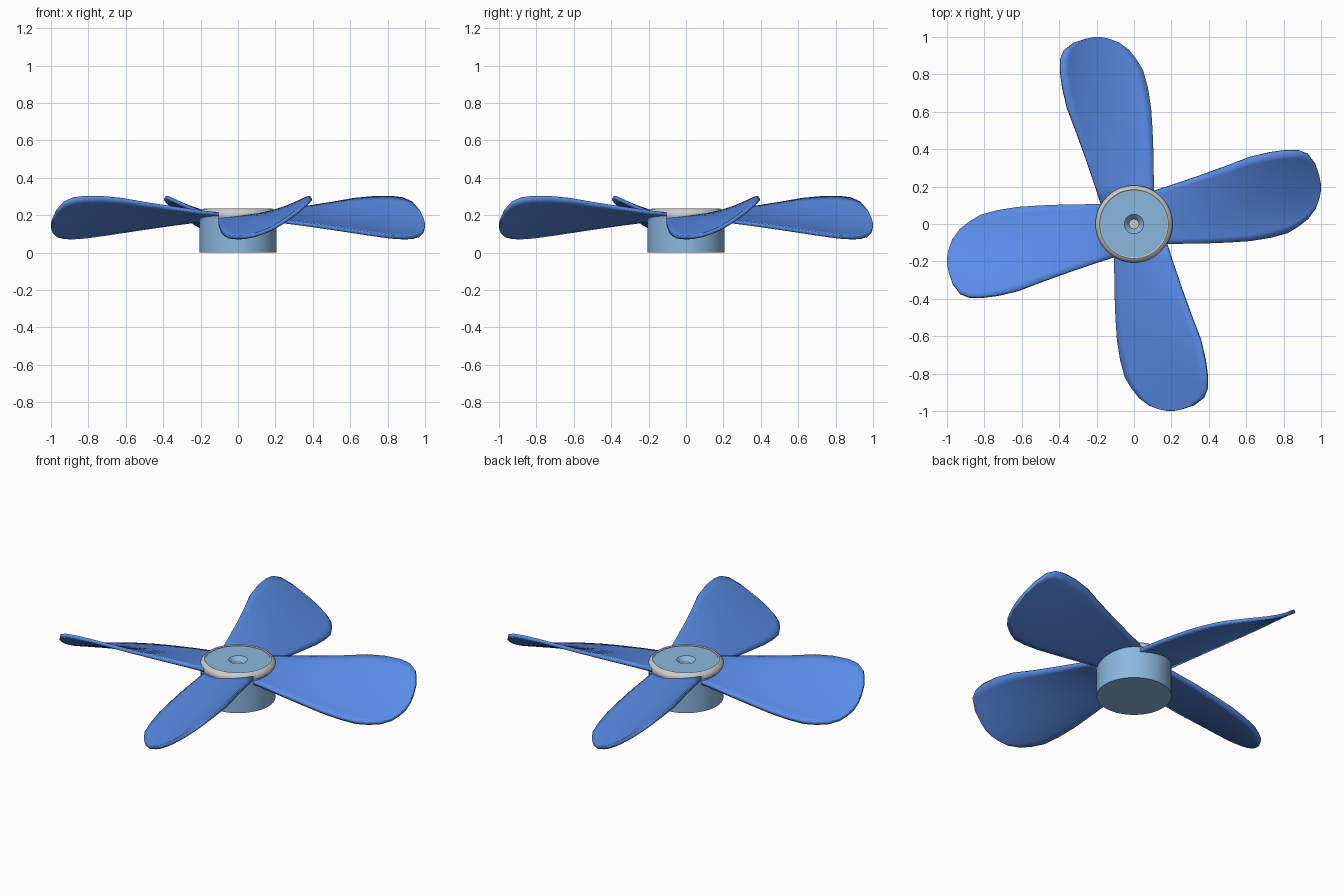
import bpy, bmesh, math

if "Cube" in bpy.data.objects:
    bpy.data.objects.remove(bpy.data.objects["Cube"])


def material(name, color):
    m = bpy.data.materials.new(name)
    m.diffuse_color = (*color, 1)
    m.use_nodes = True
    m.node_tree.nodes["Principled BSDF"].inputs["Base Color"].default_value = m.diffuse_color
    return m


def make_object(name, bm, mat=None):
    bmesh.ops.recalc_face_normals(bm, faces=bm.faces)
    me = bpy.data.meshes.new(name)
    bm.to_mesh(me)
    bm.free()
    ob = bpy.data.objects.new(name, me)
    bpy.context.collection.objects.link(ob)
    if mat:
        me.materials.append(mat)
    return ob


def smooth(ob, angle=35):
    bpy.ops.object.select_all(action='DESELECT')
    ob.select_set(True)
    bpy.context.view_layer.objects.active = ob
    bpy.ops.object.shade_smooth_by_angle(angle=math.radians(angle))


def lathe(name, profile, mat=None, n=64):
    bm = bmesh.new()
    verts = [bm.verts.new((r, 0, z)) for r, z in profile]
    edges = [bm.edges.new(p) for p in zip(verts, verts[1:])]
    bmesh.ops.spin(bm, geom=verts + edges, cent=(0, 0, 0), axis=(0, 0, 1),
                   angle=math.tau, steps=n, use_duplicate=False)
    bmesh.ops.remove_doubles(bm, verts=bm.verts, dist=1e-5)
    ob = make_object(name, bm, mat)
    smooth(ob)
    return ob


blade_blue = material("blade_blue", (0.10, 0.26, 0.80))
hub_blue = material("hub_blue", (0.26, 0.48, 0.74))

# Hub body with a conical screw recess in its top
lathe("hub", [(0, 0), (0.205, 0), (0.205, 0.195), (0.18, 0.228),
              (0.052, 0.228), (0.045, 0.222), (0.026, 0.195), (0, 0.195)], hub_blue)

# Rounded grey trim around the cap edge
lathe("cap_rim", [(0.178, 0.222), (0.178, 0.231), (0.184, 0.235), (0.191, 0.232),
                  (0.203, 0.218), (0.206, 0.211), (0.206, 0.197), (0.2, 0.193),
                  (0.178, 0.222)])

# Screw head at the bottom of the recess
lathe("screw_head", [(0, 0.185), (0.026, 0.185), (0.026, 0.203), (0, 0.203)], n=32)

# Blade outline: distance from the axis, trailing edge, leading edge
STATIONS = [(.05, -.105, .16), (.2, -.105, .207), (.35, -.104, .257), (.5, -.098, .31),
            (.62, -.09, .355), (.73, -.072, .38), (.82, -.047, .391), (.88, -.01, .39),
            (.93, .03, .37), (.97, .085, .318), (.99, .14, .26), (.998, .18, .22)]


def blade_height(x, y):
    v = max(0, (y + .105) / (.265 + .31 * (x - .05)))
    low = .19 - .145 * x ** 1.3
    high = .19 + .135 * x
    return low + (high - low) * v ** (1 + .8 * x)


def build_blade():
    cols = 12
    bm = bmesh.new()
    rows = []
    for x, y0, y1 in STATIONS:
        ys = [y0 + (y1 - y0) * j / cols for j in range(cols + 1)]
        rows.append([bm.verts.new((x, y, blade_height(x, y))) for y in ys])
    for a, b in zip(rows, rows[1:]):
        for j in range(cols):
            bm.faces.new((a[j], b[j], b[j + 1], a[j + 1]))
    ob = make_object("blade_1", bm, blade_blue)
    mod = ob.modifiers.new("thickness", 'SOLIDIFY')
    mod.thickness = 0.02
    mod.offset = 0
    return ob


# Four cupped, twisted blades around the hub
blade = build_blade()
smooth(blade, 40)
for i in range(1, 4):
    copy = blade.copy()
    copy.name = f"blade_{i + 1}"
    copy.rotation_euler.z = i * math.pi / 2
    bpy.context.collection.objects.link(copy)
